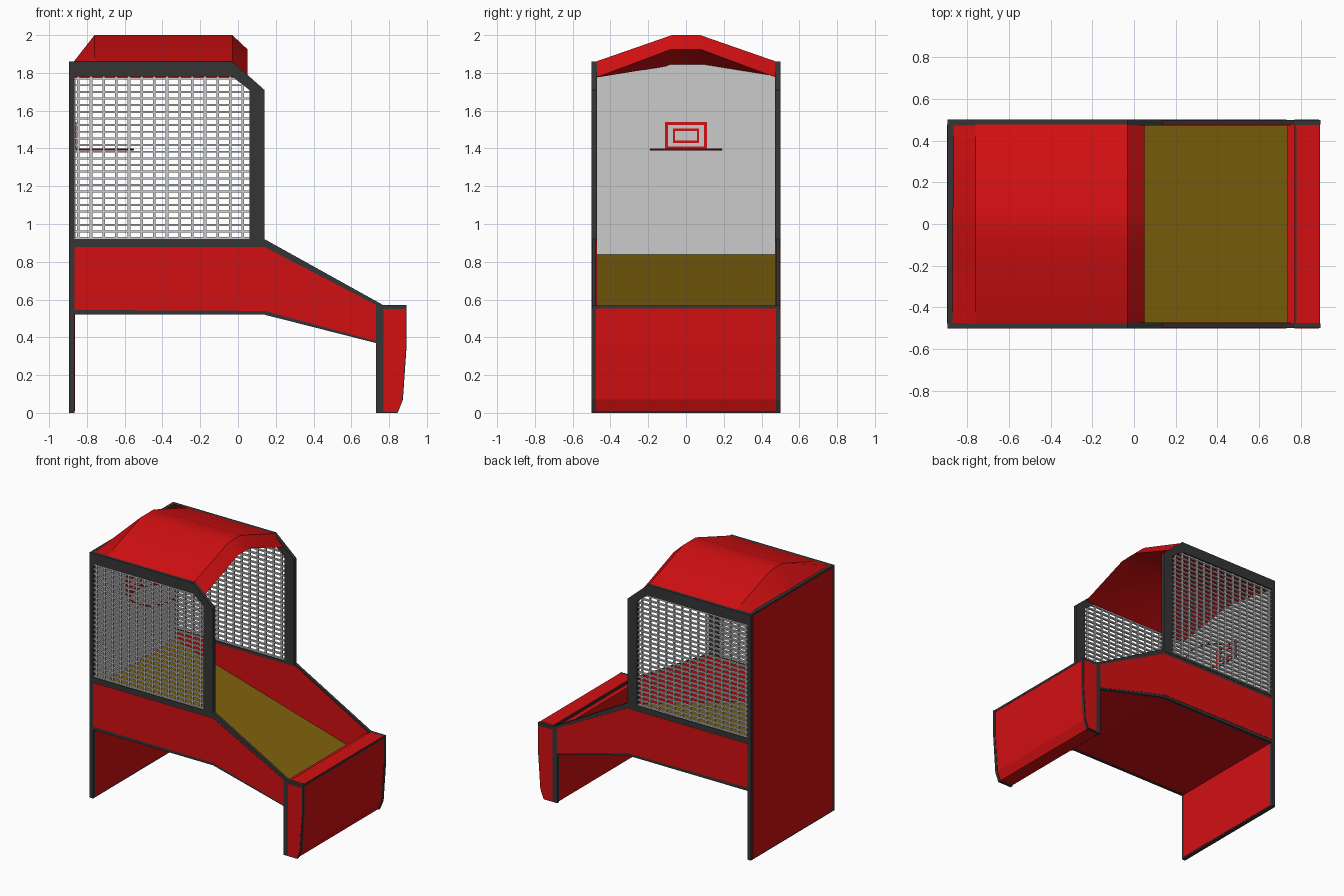
import bpy, bmesh, math

if "Cube" in bpy.data.objects:
    bpy.data.objects.remove(bpy.data.objects["Cube"])


def material(name, rgb):
    m = bpy.data.materials.new(name)
    m.diffuse_color = (*rgb, 1)
    m.use_nodes = True
    m.node_tree.nodes["Principled BSDF"].inputs["Base Color"].default_value = m.diffuse_color
    return m


RED = material("red", (0.65, 0.005, 0.006))
DARK = material("dark_trim", (0.036, 0.036, 0.036))
OLIVE = material("olive", (0.21, 0.12, 0.004))


def finish(bm, name, mat=None):
    bmesh.ops.recalc_face_normals(bm, faces=bm.faces)
    me = bpy.data.meshes.new(name)
    bm.to_mesh(me)
    bm.free()
    ob = bpy.data.objects.new(name, me)
    bpy.context.collection.objects.link(ob)
    if mat:
        me.materials.append(mat)
    return ob


def prism(name, pts, y0, y1, mat=None):
    """Extrude an x-z outline along y."""
    bm = bmesh.new()
    a = [bm.verts.new((x, y0, z)) for x, z in pts]
    b = [bm.verts.new((x, y1, z)) for x, z in pts]
    bm.faces.new(a)
    bm.faces.new(b[::-1])
    for i in range(len(pts)):
        j = (i + 1) % len(pts)
        bm.faces.new((a[i], b[i], b[j], a[j]))
    return finish(bm, name, mat)


def add_box(bm, x0, x1, y0, y1, z0, z1):
    v = bmesh.ops.create_cube(bm, size=1)["verts"]
    for p in v:
        p.co = ((x0 + x1) / 2 + p.co.x * (x1 - x0),
                (y0 + y1) / 2 + p.co.y * (y1 - y0),
                (z0 + z1) / 2 + p.co.z * (z1 - z0))


def boxes(name, dims, mat=None):
    bm = bmesh.new()
    for d in dims:
        add_box(bm, *d)
    return finish(bm, name, mat)


# Outlines in x-z
lower = [(-.87, .52), (.14, .52), (.73, .37), (.73, 0), (.845, 0), (.873, .07),
         (.893, .36), (.893, .57), (.77, .57), (.14, .92), (-.87, .92)]
panel = [(-.866, .545), (.14, .54), (.73, .38), (.73, .572), (.14, .878), (-.866, .878)]
inner_panel = [(-.866, .53), (.14, .53), (.75, .375), (.75, .57), (.14, .91), (-.866, .91)]
box_side = [(.77, .006), (.843, .006), (.868, .07), (.887, .36), (.887, .55), (.77, .55)]
upper = [(-.87, .9), (.14, .9), (.14, 1.71), (-.03, 1.86), (-.87, 1.86), (-.87, 1.78),
         (-.03, 1.78), (.06, 1.71), (.06, .92), (-.87, .92)]

# Side walls, one set per side
for s, side in ((-1, "left"), (1, "right")):
    prism(f"{side}_lower_frame", lower, s * .476, s * .498, DARK)
    prism(f"{side}_upper_frame", upper, s * .472, s * .5, DARK)
    prism(f"{side}_wall_panel", panel, s * .49, s * .5, RED)
    prism(f"{side}_wall_inner_panel", inner_panel, s * .472, s * .48, RED)
    prism(f"{side}_front_box_panel", box_side, s * .49, s * .5, RED)
    # Net of crossing bars
    bars = []
    for i in range(14):
        x = -.845 + i * .067
        bars.append((x - .007, x + .007, s * .481, s * .491, .91, 1.79 if x < -.03 else 1.74))
    for i in range(25):
        z = .925 + i * .0352
        x1 = .07 if z < 1.71 else -.03 + (1.79 - z) * 1.2
        bars.append((-.87, x1, s * .478, s * .494, z - .005, z + .005))
    boxes(f"{side}_net", bars)

# Front box body between the side walls
prism("front_box", [(.735, .004), (.842, .004), (.87, .07), (.89, .36), (.89, .552),
                    (.735, .552)], -.476, .476, RED)
boxes("front_box_edge", [(.77, .892, -.476, .476, .552, .567)], DARK)
boxes("front_box_lid", [(.778, .889, -.474, .474, .56, .571)], RED)

# Back wall with red skins on a dark core
boxes("back_wall_core", [(-.894, -.866, -.5, .5, 0, 1.86)], DARK)
boxes("back_wall_panels", [(-.896, -.89, -.478, .478, .01, 1.85),
                           (-.868, -.864, -.478, .478, .01, .53)], RED)

# Ball ramp and underside
prism("ball_ramp", [(-.866, .84), (.75, .376), (.75, .366), (-.866, .825)], -.473, .473, OLIVE)
prism("underside", [(-.866, .53), (.14, .53), (.74, .378), (.74, .37), (.14, .522),
                    (-.866, .522)], -.477, .477, RED)

# Backboard and target marks
boxes("backboard", [(-.868, -.86, -.474, .474, .82, 1.845)])


def outline(w, z0, z1, t):
    x0, x1 = -.862, -.855
    return [(x0, x1, -w, w, z0, z0 + t), (x0, x1, -w, w, z1 - t, z1),
            (x0, x1, -w, -w + t, z0 + t, z1 - t), (x0, x1, w - t, w, z0 + t, z1 - t)]


boxes("target_marks", outline(.112, 1.395, 1.54, .016) + outline(.07, 1.43, 1.505, .012), RED)

# Hoop
bpy.ops.mesh.primitive_torus_add(major_radius=.187, minor_radius=.006, major_segments=32,
                                 minor_segments=6, location=(-.705, 0, 1.395))
hoop = bpy.context.object
hoop.name = "hoop"
hoop.scale = (.8, 1, 1)
hoop.data.materials.append(RED)
bpy.ops.object.shade_smooth_by_angle()

# Arched roof: x station, z at the sides, z at the crown
stations = [(-.87, 1.859, 1.859), (-.76, 1.86, 2.0), (-.03, 1.86, 2.0),
            (.05, 1.775, 1.925), (-.76, 1.775, 1.925), (-.87, 1.775, 1.84)]
bm = bmesh.new()
loops = [[bm.verts.new((x, y, zs if abs(y) > .3 else zc)) for y in (-.477, -.075, .075, .477)]
         for x, zs, zc in stations]
for i in range(len(loops)):
    a, b = loops[i], loops[(i + 1) % len(loops)]
    for k in range(3):
        bm.faces.new((a[k], a[k + 1], b[k + 1], b[k]))
bm.faces.new([l[0] for l in loops])
bm.faces.new([l[3] for l in loops][::-1])
roof = finish(bm, "roof", RED)
bpy.ops.object.select_all(action='DESELECT')
roof.select_set(True)
bpy.context.view_layer.objects.active = roof
bpy.ops.object.shade_smooth_by_angle(angle=math.radians(30))
